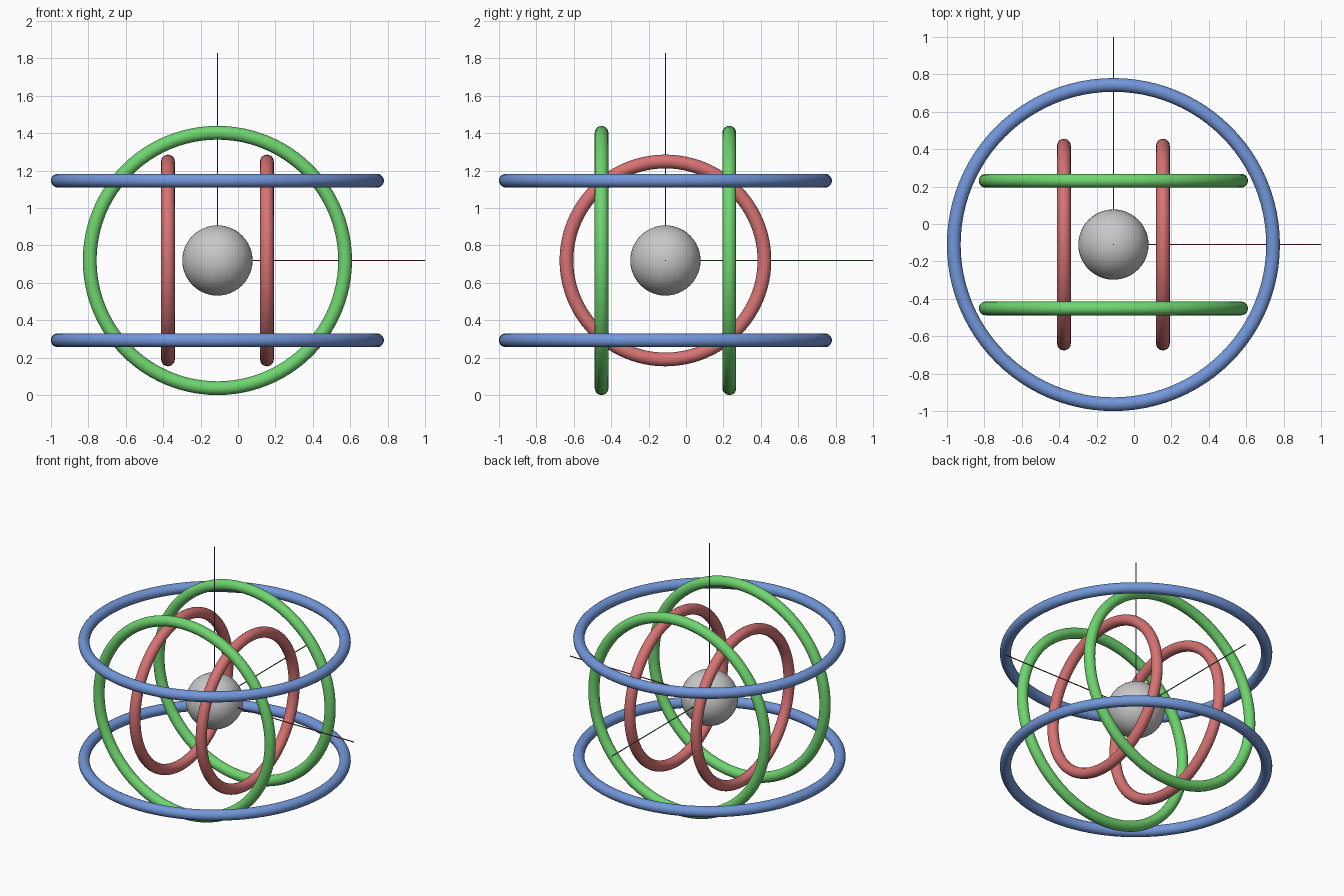
import bpy, math
from mathutils import Vector

if "Cube" in bpy.data.objects:
    bpy.data.objects.remove(bpy.data.objects["Cube"])

S = 0.8535                      # radius of the largest coil pair
TUBE = 0.043 * S                # coil wire radius
C = Vector((-0.11, -0.11, 0.8 * S + TUBE))   # shared centre


def material(name, rgb):
    m = bpy.data.materials.new(name)
    m.diffuse_color = (*rgb, 1)
    m.use_nodes = True
    m.node_tree.nodes["Principled BSDF"].inputs["Base Color"].default_value = m.diffuse_color
    return m


def finish(name, mat):
    ob = bpy.context.object
    ob.name = name
    ob.data.materials.append(mat)
    bpy.ops.object.shade_smooth_by_angle(angle=math.radians(40))


grey = material("light grey", (0.58, 0.58, 0.58))

# per direction: name, direction, rotation from z, coil radius, coil colour, axis colour
SETS = [
    ("x", Vector((1, 0, 0)), (0, math.pi / 2, 0), 0.62 * S,
     material("coil red", (0.68, 0.17, 0.17)), material("axis red", (0.4, 0.05, 0.05))),
    ("y", Vector((0, 1, 0)), (-math.pi / 2, 0, 0), 0.8 * S,
     material("coil green", (0.16, 0.67, 0.16)), material("axis green", (0.05, 0.35, 0.05))),
    ("z", Vector((0, 0, 1)), (0, 0, 0), S,
     material("coil blue", (0.17, 0.31, 0.70)), material("axis blue", (0.05, 0.08, 0.4))),
]

for name, d, rot, radius, coil_mat, axis_mat in SETS:
    # coil pair, spaced one radius apart
    for side, label in ((-1, "negative"), (1, "positive")):
        bpy.ops.mesh.primitive_torus_add(
            major_radius=radius, minor_radius=TUBE, major_segments=96,
            minor_segments=20, location=C + d * side * radius / 2, rotation=rot)
        finish(f"coil_{name}_{label}", coil_mat)
    # thin axis rod from the centre outward
    length = 1.3 * S
    bpy.ops.mesh.primitive_cylinder_add(
        vertices=12, radius=0.0036, depth=length,
        location=C + d * length / 2, rotation=rot)
    finish(f"axis_rod_{name}", axis_mat)

# central ball
bpy.ops.mesh.primitive_uv_sphere_add(segments=48, ring_count=24, radius=0.22 * S, location=C)
finish("centre_ball", grey)
